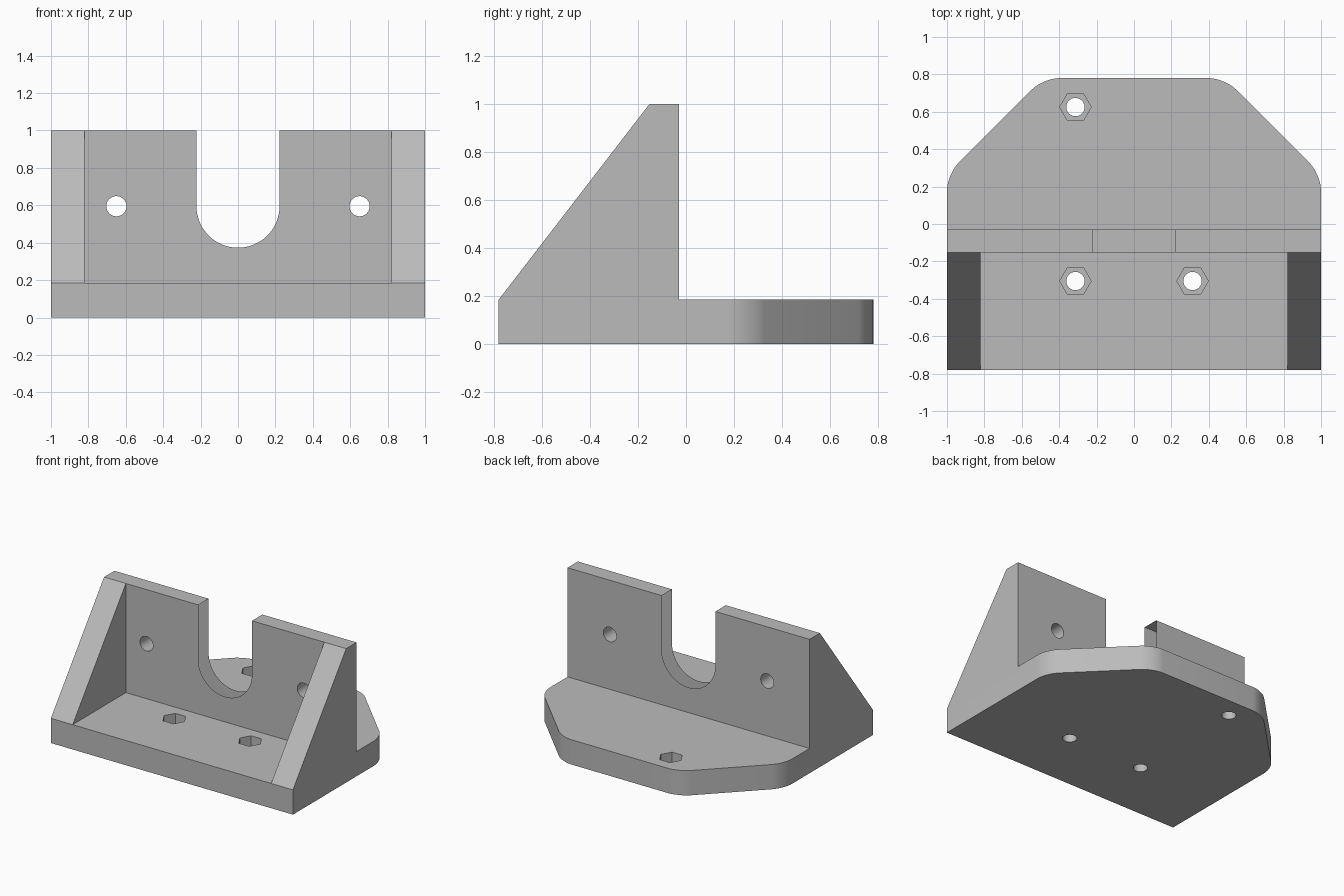
import bpy, bmesh, math
from mathutils import Matrix, Vector

cube = bpy.data.objects.get("Cube")
if cube:
    bpy.data.objects.remove(cube, do_unlink=True)

PLATE = 0.185        # plate thickness
FRONT, BACK = -0.78, 0.78
WALL_FRONT, WALL_BACK = -0.152, -0.03
RIB_INNER = 0.82     # inner face of the side ribs

grey = bpy.data.materials.new("light_grey")
grey.use_nodes = True
colour = (0.5, 0.5, 0.5, 1)
grey.diffuse_color = colour
grey.node_tree.nodes["Principled BSDF"].inputs["Base Color"].default_value = colour


def make_object(name, bm):
    bmesh.ops.recalc_face_normals(bm, faces=bm.faces)
    mesh = bpy.data.meshes.new(name)
    bm.to_mesh(mesh)
    bm.free()
    mesh.materials.append(grey)
    obj = bpy.data.objects.new(name, mesh)
    bpy.context.collection.objects.link(obj)
    return obj


def prism(points, along):
    """Extrude a flat outline by a vector."""
    bm = bmesh.new()
    face = bm.faces.new([bm.verts.new(p) for p in points])
    ext = bmesh.ops.extrude_face_region(bm, geom=[face])
    moved = [v for v in ext["geom"] if isinstance(v, bmesh.types.BMVert)]
    bmesh.ops.translate(bm, vec=Vector(along), verts=moved)
    return bm


def upright_edges(bm, y_min):
    bm.edges.ensure_lookup_table()
    return [e for e in bm.edges
            if all(v.co.y > y_min for v in e.verts)
            and abs(e.verts[0].co.z - e.verts[1].co.z) > 0.1]


def cut(target, name, bm):
    """Subtract a shape from the target."""
    cutter = make_object(name, bm)
    cutter.hide_render = True
    mod = target.modifiers.new(name, "BOOLEAN")
    mod.operation = "DIFFERENCE"
    mod.solver = "EXACT"
    mod.object = cutter
    bpy.context.view_layer.objects.active = target
    bpy.ops.object.modifier_apply(modifier=name)
    bpy.data.objects.remove(cutter, do_unlink=True)


def cylinder(centre, radius, depth, sides, rotation=Matrix()):
    bm = bmesh.new()
    bmesh.ops.create_cone(bm, cap_ends=True, segments=sides, radius1=radius,
                          radius2=radius, depth=depth,
                          matrix=Matrix.Translation(centre) @ rotation)
    return bm


# Bracket body: side silhouette drawn across the full width
side = [(FRONT, 0), (BACK, 0), (BACK, PLATE), (WALL_BACK, PLATE),
        (WALL_BACK, 1), (WALL_FRONT, 1), (FRONT, PLATE)]
body = prism([(-1, y, z) for y, z in side], (2, 0, 0))

# Cut off the two rear plate corners, then round them
bmesh.ops.bevel(body, geom=upright_edges(body, 0.1), offset=0.515,
                segments=1, affect="EDGES")
bmesh.ops.bevel(body, geom=upright_edges(body, 0.1), offset=0.087,
                segments=8, profile=0.5, affect="EDGES")
bracket = make_object("mounting_bracket", body)

# Open space between the side ribs
cut(bracket, "rib_gap", prism(
    [(-RIB_INNER, -1, PLATE), (RIB_INNER, -1, PLATE),
     (RIB_INNER, -1, 1.2), (-RIB_INNER, -1, 1.2)], (0, 1 + WALL_FRONT, 0)))

# U-shaped slot in the wall
SLOT_R, SLOT_Z = 0.222, 0.595
arc = [math.pi + math.pi * i / 32 for i in range(33)]
slot = [(SLOT_R * math.cos(a), -0.3, SLOT_Z + SLOT_R * math.sin(a)) for a in arc]
slot += [(SLOT_R, -0.3, 1.2), (-SLOT_R, -0.3, 1.2)]
cut(bracket, "wall_slot", prism(slot, (0, 0.5, 0)))

# Screw holes through the wall
for x in (-0.65, 0.65):
    cut(bracket, "wall_hole", cylinder((x, -0.09, SLOT_Z), 0.054, 0.4, 32,
                                       Matrix.Rotation(math.pi / 2, 4, "X")))

# Screw holes through the plate, with hexagonal nut pockets on top
NUT_DEPTH = 0.09
for x, y in ((-0.313, 0.625), (-0.313, -0.305), (0.313, -0.305)):
    cut(bracket, "plate_hole", cylinder((x, y, 0.1), 0.049, 0.5, 32))
    cut(bracket, "nut_pocket", cylinder((x, y, PLATE), 0.084, 2 * NUT_DEPTH, 6,
                                        Matrix.Rotation(math.pi / 6, 4, "Z")))

# Smooth the curves, keep the corners sharp
bpy.ops.object.select_all(action="DESELECT")
bracket.select_set(True)
bpy.context.view_layer.objects.active = bracket
bpy.ops.object.shade_smooth_by_angle(angle=math.radians(30))
